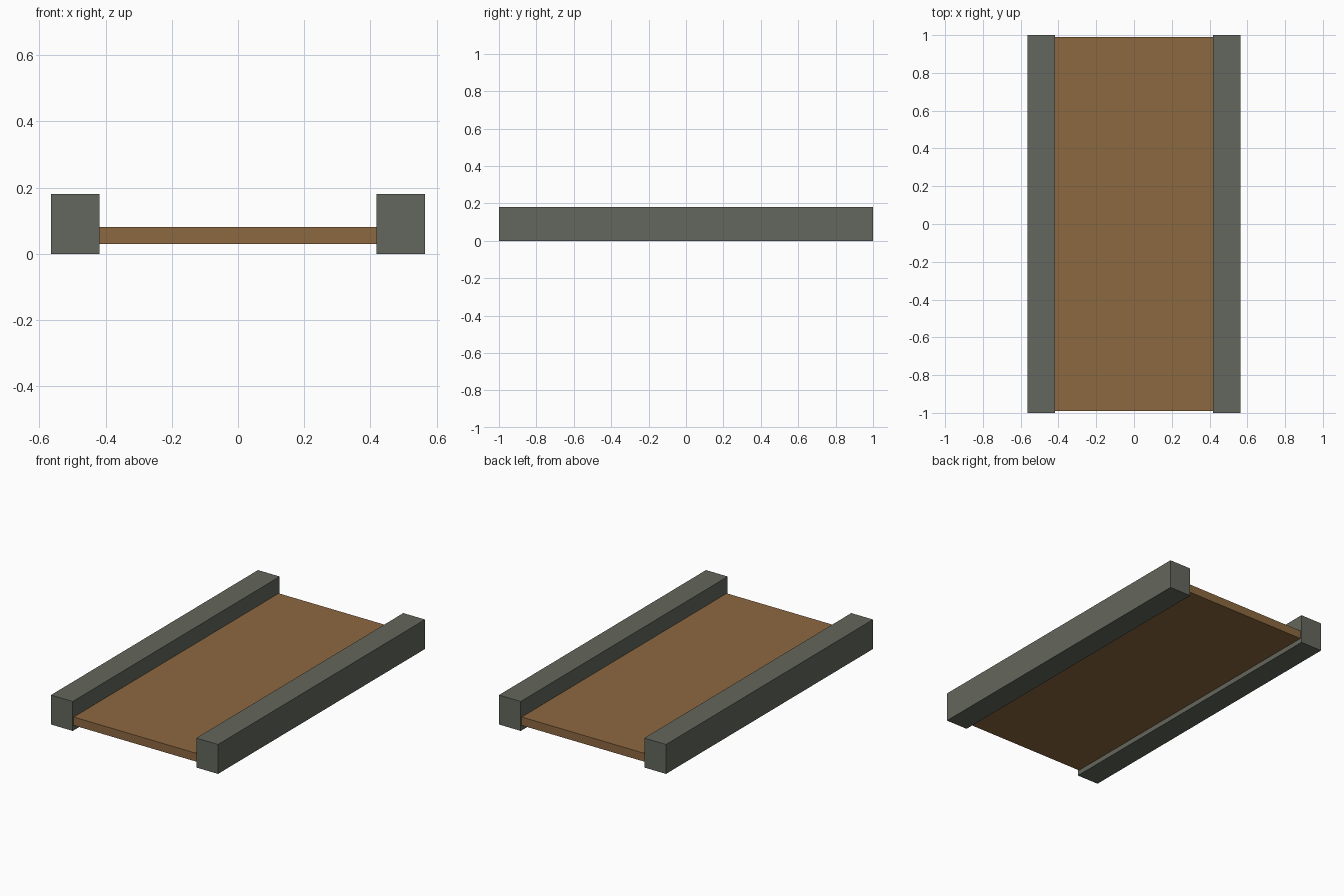
import bpy

if "Cube" in bpy.data.objects:
    bpy.data.objects.remove(bpy.data.objects["Cube"])


def material(name, rgb):
    m = bpy.data.materials.new(name)
    m.diffuse_color = (*rgb, 1.0)
    m.use_nodes = True
    m.node_tree.nodes["Principled BSDF"].inputs["Base Color"].default_value = m.diffuse_color
    return m


def box(name, lo, hi, mat):
    """Axis-aligned box between two corners."""
    centre = [(a + b) / 2 for a, b in zip(lo, hi)]
    bpy.ops.mesh.primitive_cube_add(size=1, location=centre)
    ob = bpy.context.object
    ob.name = name
    ob.scale = [b - a for a, b in zip(lo, hi)]
    bpy.ops.object.transform_apply(location=False, rotation=False, scale=True)
    ob.data.materials.append(mat)
    return ob


stone = material("grey_stone", (0.127, 0.136, 0.109))
earth = material("brown_earth", (0.262, 0.138, 0.051))

INNER, OUTER = 0.418, 0.565

# Flat bed between the kerbs, slightly shorter than them
box("path_bed", (-INNER, -0.99, 0.03), (INNER, 0.99, 0.081), earth)

# Raised kerbs along both sides
box("left_kerb", (-OUTER, -1.0, 0.0), (-INNER, 1.0, 0.18), stone)
box("right_kerb", (INNER, -1.0, 0.0), (OUTER, 1.0, 0.18), stone)
